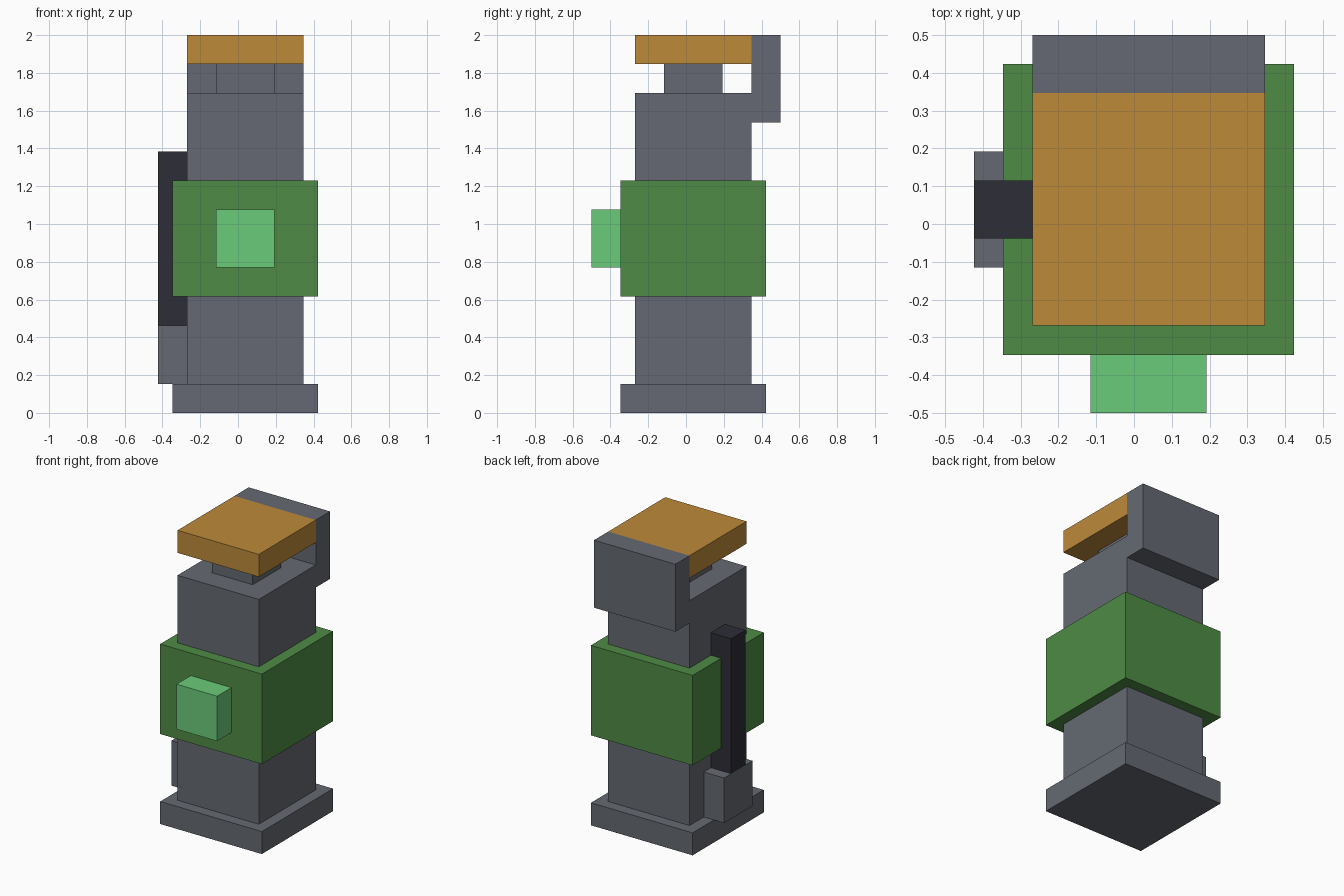
import bpy
import bmesh
from mathutils import Vector

cube = bpy.data.objects.get("Cube")
if cube:
    bpy.data.objects.remove(cube, do_unlink=True)

U = 2 / 26  # one block unit


def material(name, rgb):
    """Flat material from 0-255 display values, converted to linear."""
    lin = [((c / 255 + 0.055) / 1.055) ** 2.4 for c in rgb]
    m = bpy.data.materials.new(name)
    m.use_nodes = True
    m.diffuse_color = (*lin, 1)
    bsdf = next(n for n in m.node_tree.nodes if n.type == 'BSDF_PRINCIPLED')
    bsdf.inputs["Base Color"].default_value = (*lin, 1)
    bsdf.inputs["Roughness"].default_value = 0.8
    return m


grey = material("slate grey", (101, 105, 114))
green = material("green", (78, 139, 69))
mint = material("light green", (107, 203, 122))
orange = material("orange", (189, 138, 58))
dark = material("near black", (45, 45, 55))


def box(name, x, y, z, mat):
    """Box from (min, max) ranges in block units."""
    lo, hi = (Vector(v) * U for v in zip(x, y, z))
    size, mid = hi - lo, (lo + hi) / 2
    bm = bmesh.new()
    bmesh.ops.create_cube(bm, size=1)
    bmesh.ops.scale(bm, vec=size, verts=bm.verts)
    mesh = bpy.data.meshes.new(name)
    bm.to_mesh(mesh)
    bm.free()
    mesh.materials.append(mat)
    obj = bpy.data.objects.new(name, mesh)
    obj.location = mid
    bpy.context.collection.objects.link(obj)
    return obj


WIDE, BODY, NECK = (-4.5, 5.5), (-3.5, 4.5), (-1.5, 2.5)

# Main column, from the ground up
box("base", WIDE, WIDE, (0, 2), grey)
box("body", BODY, BODY, (2, 22), grey)
box("band", WIDE, WIDE, (8, 16), green)
box("neck", NECK, NECK, (22, 24), grey)
box("cap", BODY, BODY, (24, 26), orange)

# Block behind the cap
box("rear_hinge", BODY, (4.5, 6.5), (20, 26), grey)

# Front button
box("front_button", NECK, (-6.5, -4.5), (10, 14), mint)

# Upright rod and its mount on the right side
box("rod_mount", (-5.5, -3.5), NECK, (2, 6), grey)
box("side_rod", (-5.5, -3.5), (-0.5, 1.5), (6, 18), dark)
